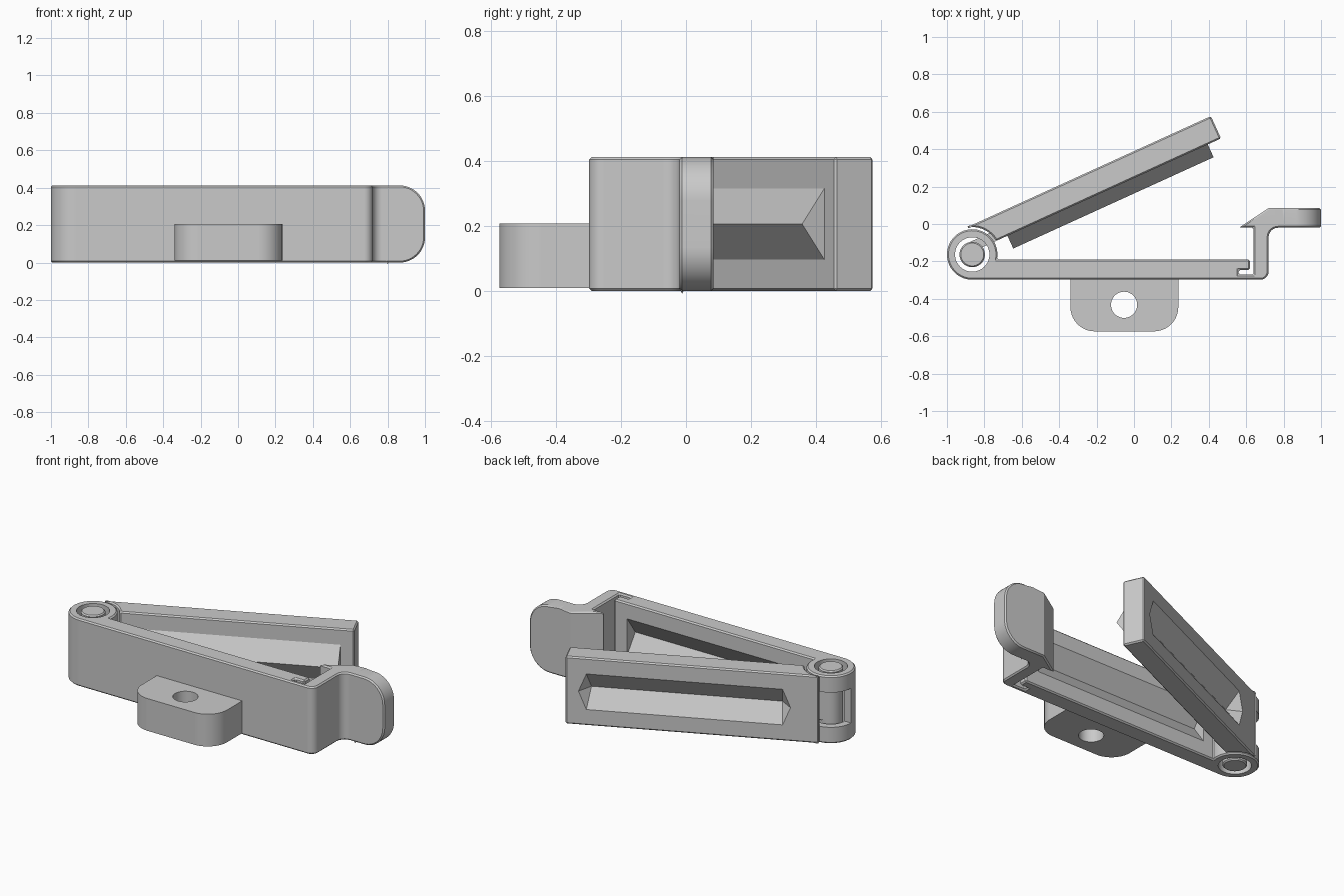
import bpy, bmesh, math
from mathutils import Matrix, Vector

if "Cube" in bpy.data.objects:
    bpy.data.objects.remove(bpy.data.objects["Cube"], do_unlink=True)

H = 0.412                      # clip height
MID = H / 2
HINGE = Vector((-0.865, -0.163, 0))

grey = bpy.data.materials.new("grey plastic")
grey.use_nodes = True
grey.diffuse_color = (0.59, 0.59, 0.59, 1)
grey.node_tree.nodes["Principled BSDF"].inputs["Base Color"].default_value = (0.59, 0.59, 0.59, 1)


def add_object(name, bm):
    bmesh.ops.recalc_face_normals(bm, faces=bm.faces)
    mesh = bpy.data.meshes.new(name)
    bm.to_mesh(mesh)
    bm.free()
    mesh.materials.append(grey)
    obj = bpy.data.objects.new(name, mesh)
    bpy.context.collection.objects.link(obj)
    return obj


def arc(cx, cy, r, a0, a1, n):
    angles = [math.radians(a0 + (a1 - a0) * i / n) for i in range(n + 1)]
    return [(cx + r * math.cos(a), cy + r * math.sin(a)) for a in angles]


def rounded(corners, n=8):
    """Outline from (x, y, radius) corners."""
    out = []
    for i, (x, y, r) in enumerate(corners):
        if not r:
            out.append((x, y))
            continue
        p = Vector((x, y))
        a = (Vector(corners[i - 1][:2]) - p).normalized()
        b = (Vector(corners[(i + 1) % len(corners)][:2]) - p).normalized()
        half = a.angle(b) / 2
        centre = p + (a + b).normalized() * r / math.sin(half)
        start = p + a * r / math.tan(half) - centre
        end = p + b * r / math.tan(half) - centre
        sweep = math.pi - 2 * half
        for k in range(n + 1):
            t = k / n
            spoke = (start * math.sin((1 - t) * sweep) + end * math.sin(t * sweep)) / math.sin(sweep)
            out.append(tuple(centre + spoke))
    return out


def prism(name, outline, z0, z1):
    """Closed extrusion of an outline."""
    bm = bmesh.new()
    low, high = ([bm.verts.new((x, y, z)) for x, y in outline] for z in (z0, z1))
    bm.faces.new(low)
    bm.faces.new(high)
    for i in range(len(outline)):
        bm.faces.new((low[i - 1], low[i], high[i], high[i - 1]))
    return add_object(name, bm)


def box(name, x0, x1, y0, y1, z0, z1):
    return prism(name, [(x0, y0), (x1, y0), (x1, y1), (x0, y1)], z0, z1)


def cylinder(name, x, y, r, z0, z1):
    return prism(name, arc(x, y, r, 0, 360, 48)[:-1], z0, z1)


def wedge(name, x0, x1, base, tip, point=0, hip=0, half=0.11):
    """Triangular bar along x; its ends may be pointed and hipped."""
    bm = bmesh.new()
    for x, inward in ((x0, 1), (x1, -1)):
        bm.verts.new((x + hip * inward, tip, MID))
        for side in (-half, half):
            bm.verts.new((x + point * inward, base, MID + side))
        if point:
            bm.verts.new((x, base, MID))
    bmesh.ops.convex_hull(bm, input=bm.verts)
    bmesh.ops.dissolve_limit(bm, angle_limit=0.01, verts=bm.verts, edges=bm.edges)
    return add_object(name, bm)


def bake(obj):
    bpy.context.view_layer.update()
    deps = bpy.context.evaluated_depsgraph_get()
    mesh = bpy.data.meshes.new_from_object(obj.evaluated_get(deps))
    obj.modifiers.clear()
    obj.data = mesh


def boolean(obj, other, operation="DIFFERENCE"):
    mod = obj.modifiers.new("shape", "BOOLEAN")
    mod.operation, mod.solver, mod.object = operation, "EXACT", other
    bake(obj)
    bpy.data.objects.remove(other, do_unlink=True)


def bevel(obj, width):
    mod = obj.modifiers.new("edges", "BEVEL")
    mod.width, mod.segments, mod.limit_method = width, 1, "ANGLE"
    mod.angle_limit = math.radians(40)
    mod.use_clamp_overlap = False
    bake(obj)


# Lower arm: hinge barrel, bar, latch post and thumb hook in one outline
hx, hy = HINGE.x, HINGE.y
outline = arc(hx, hy, 0.135, -90, -371, 44)
outline += rounded([
    (0.62, -0.19, 0), (0.62, -0.245, 0), (0.56, -0.245, 0), (0.56, -0.27, 0),
    (0.64, -0.27, 0), (0.64, -0.02, 0), (0.56, -0.02, 0), (0.72, 0.085, 0),
    (1.0, 0.085, 0), (1.0, -0.02, 0), (0.72, -0.02, 0.05), (0.72, -0.298, 0.045),
    (0.5, -0.298, 0)])
lower_arm = prism("lower_arm", outline, 0, H)

# Round the thumb tab corners seen from the front
tab = prism("tab_shape", rounded([(-1.1, -0.1, 0), (0.8, -0.1, 0), (0.8, 0, 0), (1.0, 0, 0.135),
                                  (1.0, H, 0.135), (0.8, H, 0), (0.8, 0.6, 0), (-1.1, 0.6, 0)], 12), -1, 1)
tab.data.transform(Matrix.Rotation(math.radians(90), 4, "X"))
boolean(lower_arm, tab, "INTERSECT")
bevel(lower_arm, 0.008)

# Hinge bore, opening for the knuckle, and groove facing the ridge
boolean(lower_arm, cylinder("bore", hx, hy, 0.092, -0.1, H + 0.1))
boolean(lower_arm, box("knuckle_opening", -1.1, -0.72, hy, 0.1, 0.1, H - 0.1))
boolean(lower_arm, wedge("lower_groove", -0.66, 0.53, -0.188, -0.268, half=0.113))

# Upper arm, built along x from the hinge and then swung open
upper_arm = box("upper_arm", 0.04, 1.468, 0.013, 0.144, 0, H)
boolean(upper_arm, cylinder("barrel_clearance", 0, 0, 0.147, -0.1, H + 0.1))
bevel(upper_arm, 0.008)
boolean(upper_arm, wedge("outer_groove", 0.2, 1.395, 0.145, 0.068, point=0.045, hip=0.06))
ridge = wedge("ridge", 0.213, 1.39, 0.0135, -0.062)
tongue = box("hinge_tongue", 0.0, 0.17, 0.013, 0.066, 0.11, H - 0.11)
pin = cylinder("hinge_pin", 0, 0, 0.068, 0, H)
bevel(pin, 0.007)
swing = Matrix.Translation(HINGE) @ Matrix.Rotation(math.radians(24.5), 4, "Z")
for part in (upper_arm, ridge, tongue, pin):
    part.data.transform(swing)

# Mounting lug with a screw hole
lug = prism("mounting_lug", rounded([(-0.34, -0.29, 0), (-0.34, -0.574, 0.13),
                                     (0.237, -0.574, 0.13), (0.237, -0.29, 0)], 10), 0.01, 0.207)
boolean(lug, cylinder("screw_hole", -0.053, -0.432, 0.07, -0.1, 0.4))

# Smooth curved faces, keep edges sharp and flats flat
for obj in bpy.context.view_layer.objects:
    obj.select_set(False)
for part in (lower_arm, upper_arm, ridge, tongue, pin, lug):
    part.select_set(True)
    bpy.context.view_layer.objects.active = part
bpy.ops.object.shade_smooth_by_angle(angle=math.radians(30))
for part in (lower_arm, upper_arm, pin, lug):
    part.modifiers.new("flat_normals", "WEIGHTED_NORMAL").keep_sharp = True
